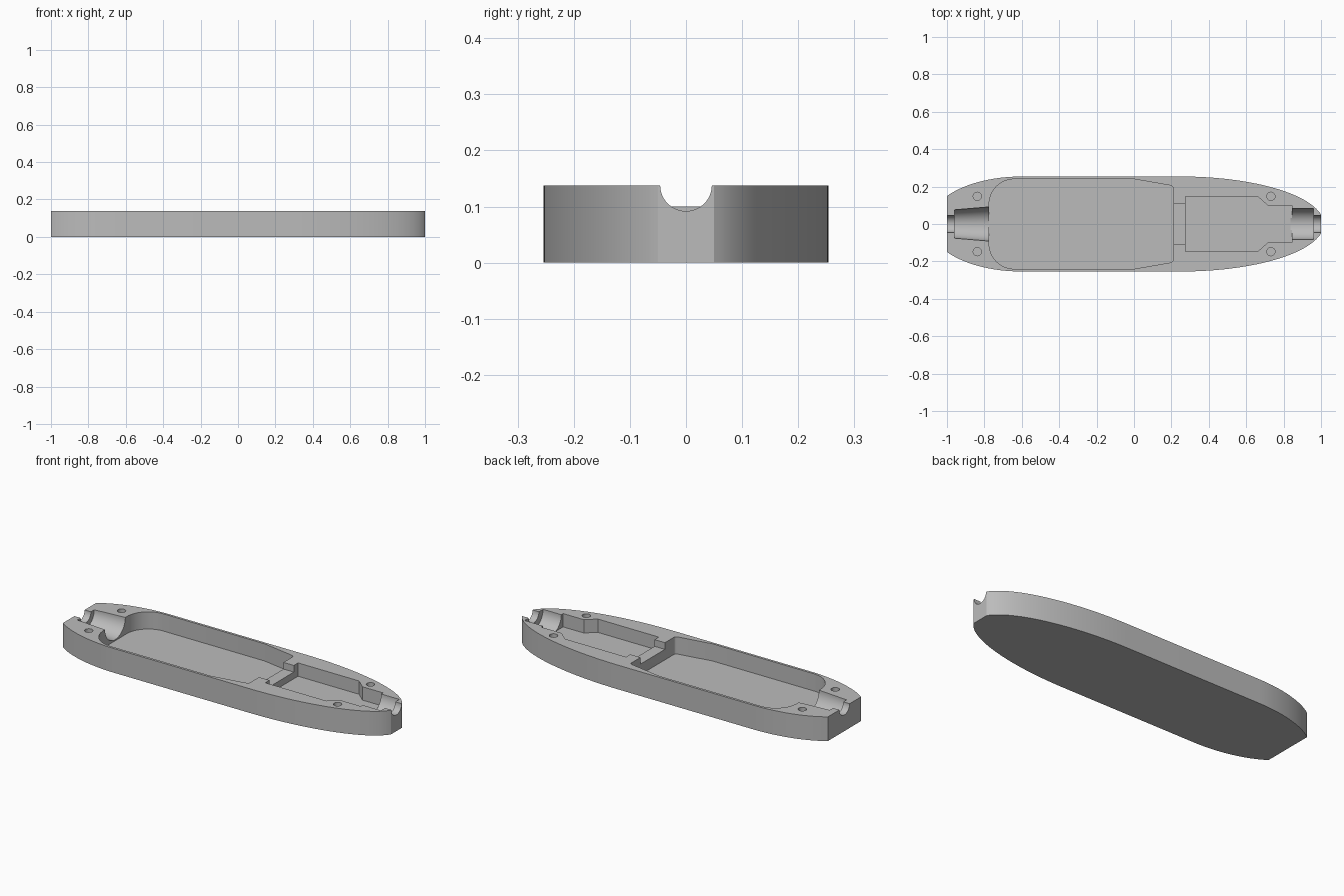
import bpy, bmesh, math
from mathutils import Matrix

if "Cube" in bpy.data.objects:
    bpy.data.objects.remove(bpy.data.objects["Cube"], do_unlink=True)

TOP = 0.138

grey = bpy.data.materials.new("plain grey")
grey.use_nodes = True
grey.diffuse_color = (0.5, 0.5, 0.5, 1)
grey.node_tree.nodes["Principled BSDF"].inputs["Base Color"].default_value = (0.5, 0.5, 0.5, 1)


def add_object(name, bm):
    bmesh.ops.recalc_face_normals(bm, faces=bm.faces)
    mesh = bpy.data.meshes.new(name)
    bm.to_mesh(mesh)
    bm.free()
    mesh.materials.append(grey)
    obj = bpy.data.objects.new(name, mesh)
    bpy.context.collection.objects.link(obj)
    return obj


def prism(name, half, z0, z1):
    """Extrude a half outline (y > 0), mirrored across the x axis."""
    outline = half + [(x, -y) for x, y in reversed(half)]
    bm = bmesh.new()
    face = bm.faces.new([bm.verts.new((x, y, z0)) for x, y in outline])
    ext = bmesh.ops.extrude_face_region(bm, geom=[face])
    verts = [v for v in ext["geom"] if isinstance(v, bmesh.types.BMVert)]
    bmesh.ops.translate(bm, vec=(0, 0, z1 - z0), verts=verts)
    return add_object(name, bm)


def arc(cx, cy, rx, ry, start, end, steps):
    angles = [math.radians(start + (end - start) * i / steps) for i in range(steps + 1)]
    return [(cx + rx * math.cos(a), cy + ry * math.sin(a)) for a in angles]


def bore(name, x0, x1, r0, r1):
    """Round cutter along x, lying on the top plane."""
    bm = bmesh.new()
    place = Matrix.Translation(((x0 + x1) / 2, 0, TOP)) @ Matrix.Rotation(math.pi / 2, 4, "Y")
    bmesh.ops.create_cone(bm, cap_ends=True, segments=64, radius1=r0, radius2=r1,
                          depth=x1 - x0, matrix=place)
    return add_object(name, bm)


def screw_hole(x, y):
    bm = bmesh.new()
    bmesh.ops.create_cone(bm, cap_ends=True, segments=32, radius1=0.022, radius2=0.022,
                          depth=0.2, matrix=Matrix.Translation((x, y, 0.14)))
    return add_object("screw_hole", bm)


# Outer shell: blunt left end, long tapering right end
left_end = math.degrees(math.acos(-0.4 / 0.495))
right_end = math.degrees(math.acos(0.75 / 0.765))
half = arc(-0.6, 0, 0.495, 0.254, left_end, 90, 20)
half += arc(0.25, 0, 0.765, 0.254, 90, right_end, 32)
shell = prism("case_half", half, 0, TOP)

# Pockets, channel, cable bores and screw holes
main = arc(-0.64, 0.105, 0.135, 0.135, 180, 90, 14)
main += [(0.0, 0.24), (0.19, 0.207)] + arc(0.195, 0.192, 0.015, 0.012, 70, 0, 4)
rear = [(0.275, 0.148), (0.66, 0.148), (0.715, 0.1), (0.845, 0.1)]
cutters = [
    prism("main_pocket", main, 0.04, 0.3),
    prism("small_pocket", rear, 0.062, 0.3),
    prism("link_channel", [(0.15, 0.11), (0.32, 0.11)], 0.1, 0.3),
    bore("left_socket", -0.96, -0.72, 0.076, 0.096),
    bore("left_cable_exit", -1.1, -0.9, 0.046, 0.046),
    bore("right_socket", 0.838, 0.96, 0.083, 0.083),
    bore("right_cable_exit", 0.9, 1.1, 0.046, 0.046),
]
cutters += [screw_hole(x, s * 0.148) for x in (-0.838, 0.732) for s in (-1, 1)]

bpy.ops.object.select_all(action="DESELECT")
bpy.context.view_layer.objects.active = shell
shell.select_set(True)
for cutter in cutters:
    cutter.hide_render = True
    mod = shell.modifiers.new(cutter.name, "BOOLEAN")
    mod.operation = "DIFFERENCE"
    mod.solver = "EXACT"
    mod.object = cutter
    bpy.ops.object.modifier_apply(modifier=mod.name)
    bpy.data.objects.remove(cutter, do_unlink=True)

bpy.ops.object.shade_smooth_by_angle(angle=math.radians(25))
